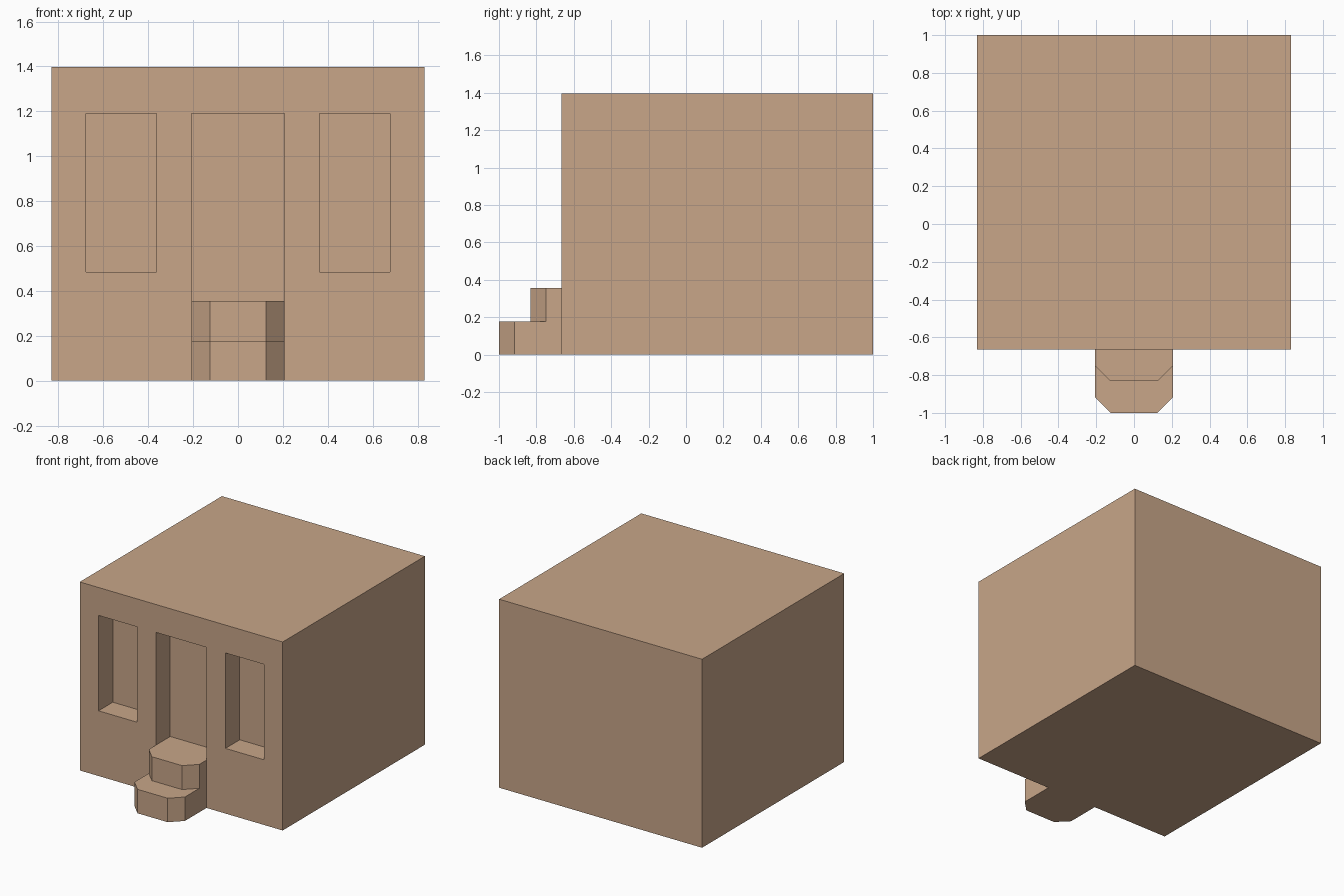
import bpy, bmesh

if "Cube" in bpy.data.objects:
    bpy.data.objects.remove(bpy.data.objects["Cube"])

mat = bpy.data.materials.new("clay")
mat.diffuse_color = (0.58, 0.38, 0.25, 1)
mat.use_nodes = True
mat.node_tree.nodes["Principled BSDF"].inputs["Base Color"].default_value = mat.diffuse_color

FRONT, BACK = -0.665, 1.0
RECESS = 0.167


def prism(name, outline, z0, z1):
    """Extrude an xy outline from z0 to z1."""
    bm = bmesh.new()
    base = bm.faces.new([bm.verts.new((x, y, z0)) for x, y in outline])
    top = bmesh.ops.extrude_face_region(bm, geom=[base])["geom"]
    verts = [v for v in top if isinstance(v, bmesh.types.BMVert)]
    bmesh.ops.translate(bm, verts=verts, vec=(0, 0, z1 - z0))
    bmesh.ops.recalc_face_normals(bm, faces=bm.faces)
    mesh = bpy.data.meshes.new(name)
    bm.to_mesh(mesh)
    bm.free()
    mesh.materials.append(mat)
    obj = bpy.data.objects.new(name, mesh)
    bpy.context.collection.objects.link(obj)
    return obj


def box(name, x0, x1, y0, y1, z0, z1):
    return prism(name, [(x0, y0), (x1, y0), (x1, y1), (x0, y1)], z0, z1)


# House block
house = box("house_body", -0.832, 0.832, FRONT, BACK, 0, 1.397)

# Doorway and window recesses
openings = [("doorway", -0.207, 0.207, 0.355),
            ("left_window", -0.678, -0.363, 0.483),
            ("right_window", 0.363, 0.678, 0.483)]
for name, x0, x1, sill in openings:
    cutter = box(name + "_cutter", x0, x1, FRONT - 0.1, FRONT + RECESS, sill, 1.19)
    cutter.hide_render = True
    cutter.hide_viewport = True
    cutter.display_type = 'WIRE'
    mod = house.modifiers.new(name, 'BOOLEAN')
    mod.operation = 'DIFFERENCE'
    mod.solver = 'EXACT'
    mod.object = cutter

# Two steps with clipped front corners
W, CLIP, RISE = 0.207, 0.083, 0.1775
for i, (name, y) in enumerate([("lower_step", -1.0), ("upper_step", -0.832)]):
    outline = [(-W, FRONT), (-W, y + CLIP), (-W + CLIP, y),
               (W - CLIP, y), (W, y + CLIP), (W, FRONT)]
    prism(name, outline, i * RISE, (i + 1) * RISE)
